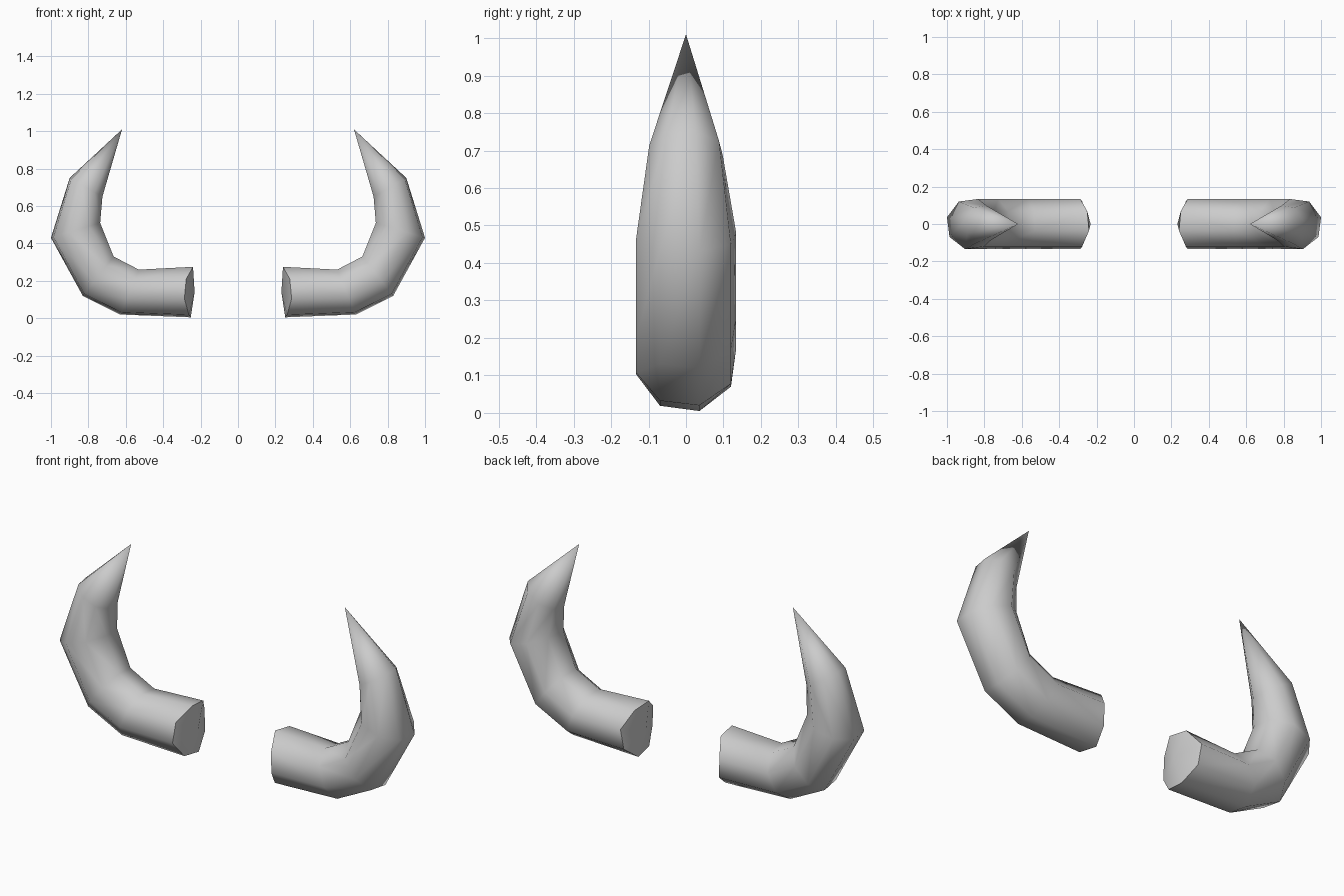
import bpy, bmesh, math
from mathutils import Vector

if "Cube" in bpy.data.objects:
    bpy.data.objects.remove(bpy.data.objects["Cube"])

# cross-sections along the horn: outer x, z, inner x, z, half depth in y
SECTIONS = [
    (0.255, 0.005, 0.255, 0.275, 0.12),
    (0.63, 0.02, 0.53, 0.26, 0.12),
    (0.83, 0.12, 0.665, 0.33, 0.12),
    (1.00, 0.43, 0.737, 0.51, 0.12),
    (0.90, 0.75, 0.725, 0.65, 0.088),
]
TIP = (0.62, 0.0, 1.01)
SIDES = 8
OFFSET = math.radians(-30)


def make_ring(bm, index, section):
    ox, oz, ix, iz, depth = section
    mid = Vector(((ox + ix) / 2, 0, (oz + iz) / 2))
    half = Vector(((ix - ox) / 2, 0, (iz - oz) / 2))
    ring = []
    for k in range(SIDES):
        a = OFFSET + k * math.tau / SIDES
        p = mid + half * (math.sin(a) / math.sin(math.radians(75)))
        p.y = depth * math.cos(a) / math.cos(OFFSET)
        if index == 0:  # gently domed root
            p.x = 0.237 + 0.04 * (p.y / depth) ** 2
            p.x += 0.012 * (p.z < 0.05)
        ring.append(bm.verts.new(p))
    return ring


def make_horn(name, side):
    bm = bmesh.new()
    rings = [make_ring(bm, i, s) for i, s in enumerate(SECTIONS)]
    # curved body
    for a, b in zip(rings, rings[1:]):
        for k in range(SIDES):
            n = (k + 1) % SIDES
            bm.faces.new((a[k], a[n], b[n], b[k]))
    # pointed tip and root cap
    tip = bm.verts.new(TIP)
    root = bm.verts.new((0.232, 0, 0.14))
    for k in range(SIDES):
        n = (k + 1) % SIDES
        bm.faces.new((rings[-1][k], rings[-1][n], tip))
        bm.faces.new((rings[0][n], rings[0][k], root))
    for v in bm.verts:
        v.co.x *= side
    bmesh.ops.recalc_face_normals(bm, faces=bm.faces)
    mesh = bpy.data.meshes.new(name)
    bm.to_mesh(mesh)
    bm.free()
    horn = bpy.data.objects.new(name, mesh)
    bpy.context.collection.objects.link(horn)
    bpy.ops.object.select_all(action='DESELECT')
    horn.select_set(True)
    bpy.context.view_layer.objects.active = horn
    bpy.ops.object.shade_smooth_by_angle(angle=math.radians(60))


make_horn("right_horn", 1)
make_horn("left_horn", -1)
